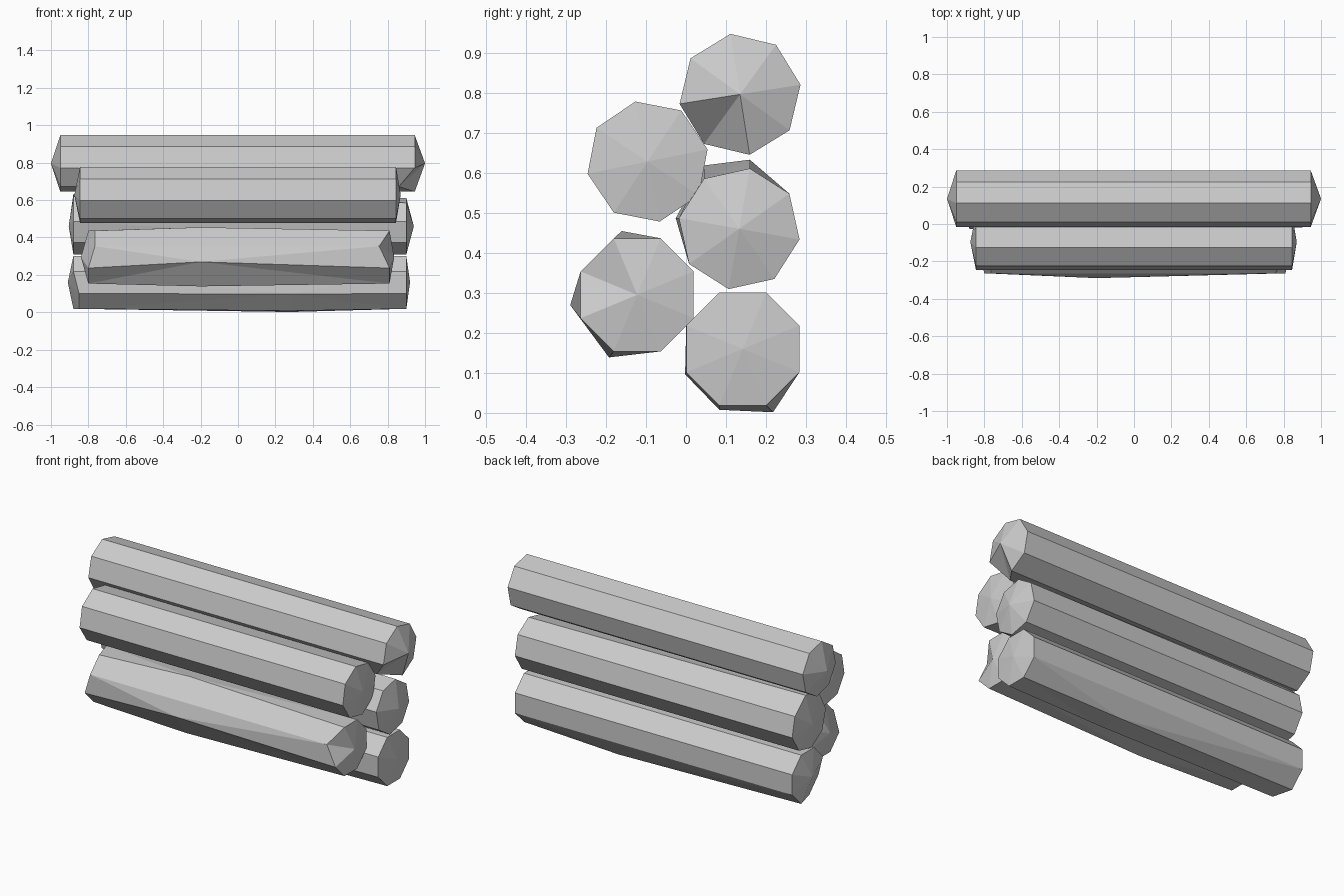
import bpy
import bmesh
from math import cos, sin, radians
from mathutils import Vector

SIDES = 8

default_cube = bpy.data.objects.get("Cube")
if default_cube:
    bpy.data.objects.remove(default_cube, do_unlink=True)

# One plain grey for the whole stack
grey = bpy.data.materials.new("plain_grey")
grey.use_nodes = True
grey_colour = (0.6, 0.6, 0.6, 1)
grey.diffuse_color = grey_colour
grey.node_tree.nodes["Principled BSDF"].inputs["Base Color"].default_value = grey_colour


def make_log(name, centre, turn, stations, tips, radius=0.153, nudges=None):
    """Eight-sided log along x with shallow pointed ends.

    stations: x of each ring; nudges: {(ring, corner): offset} for rough hewing.
    """
    nudges = nudges or {}
    cy, cz = centre
    bm = bmesh.new()

    # Rings of corners along the log
    rings = []
    for ring_number, x in enumerate(stations):
        ring = []
        for corner in range(SIDES):
            angle = radians(turn + corner * 360 / SIDES)
            point = Vector((x, cy + radius * cos(angle), cz + radius * sin(angle)))
            point += Vector(nudges.get((ring_number, corner), (0, 0, 0)))
            ring.append(bm.verts.new(point))
        rings.append(ring)

    # Long sides, split along the ridge that starts at a hewn corner
    for band in range(len(rings) - 1):
        near, far = rings[band], rings[band + 1]
        hewn_ring = band if (len(rings) == 2 or band > 0) else band + 1
        for a in range(SIDES):
            b = (a + 1) % SIDES
            from_far = hewn_ring == band + 1
            hewn = (hewn_ring, a) in nudges
            if from_far == hewn:
                bm.faces.new((near[a], far[a], near[b]))
                bm.faces.new((far[a], far[b], near[b]))
            else:
                bm.faces.new((near[a], far[a], far[b]))
                bm.faces.new((near[a], far[b], near[b]))

    # Pointed ends
    for ring, x in ((rings[0], tips[0]), (rings[-1], tips[1])):
        tip = bm.verts.new((x, cy, cz))
        for a in range(SIDES):
            bm.faces.new((ring[a], ring[(a + 1) % SIDES], tip))

    bmesh.ops.recalc_face_normals(bm, faces=bm.faces)
    mesh = bpy.data.meshes.new(name)
    bm.to_mesh(mesh)
    bm.free()
    mesh.materials.append(grey)
    log = bpy.data.objects.new(name, mesh)
    bpy.context.collection.objects.link(log)
    return log


# Back column, top to bottom
make_log("top_back_log", centre=(0.135, 0.796), turn=9,
         stations=(-0.95, 0.945), tips=(-1, 1),
         nudges={(1, 5): (-0.085, 0, 0)})

make_log("middle_back_log", centre=(0.133, 0.46), turn=-10,
         stations=(-0.88, 0.9), tips=(-0.905, 0.94),
         nudges={(0, 2): (0, 0, 0.022), (0, 3): (0, 0, 0.033),
                 (0, 4): (0, -0.008, 0)})

make_log("bottom_back_log", centre=(0.142, 0.16), turn=22.5,
         stations=(-0.88, 0.28, 0.9), tips=(-0.91, 0.92),
         nudges={(0, 4): (0.03, 0, 0), (0, 5): (0.03, 0, 0),
                 (1, 4): (0, -0.003, -0.005), (1, 5): (0, 0, -0.011),
                 (1, 6): (0, 0.017, -0.017)})

# Front column, top to bottom
make_log("upper_front_log", centre=(-0.096, 0.628), turn=11.5,
         stations=(-0.845, 0.845), tips=(-0.875, 0.87))

make_log("lower_front_log", centre=(-0.122, 0.295), turn=22.5,
         stations=(-0.8, -0.2, 0.81), tips=(-0.84, 0.835),
         nudges={(0, 2): (0.035, 0, 0), (0, 3): (0.035, 0, 0),
                 (1, 2): (0, 0.02, 0.018), (1, 4): (0, -0.026, 0.033),
                 (1, 5): (0, -0.012, -0.015), (2, 3): (-0.055, 0, 0)})
